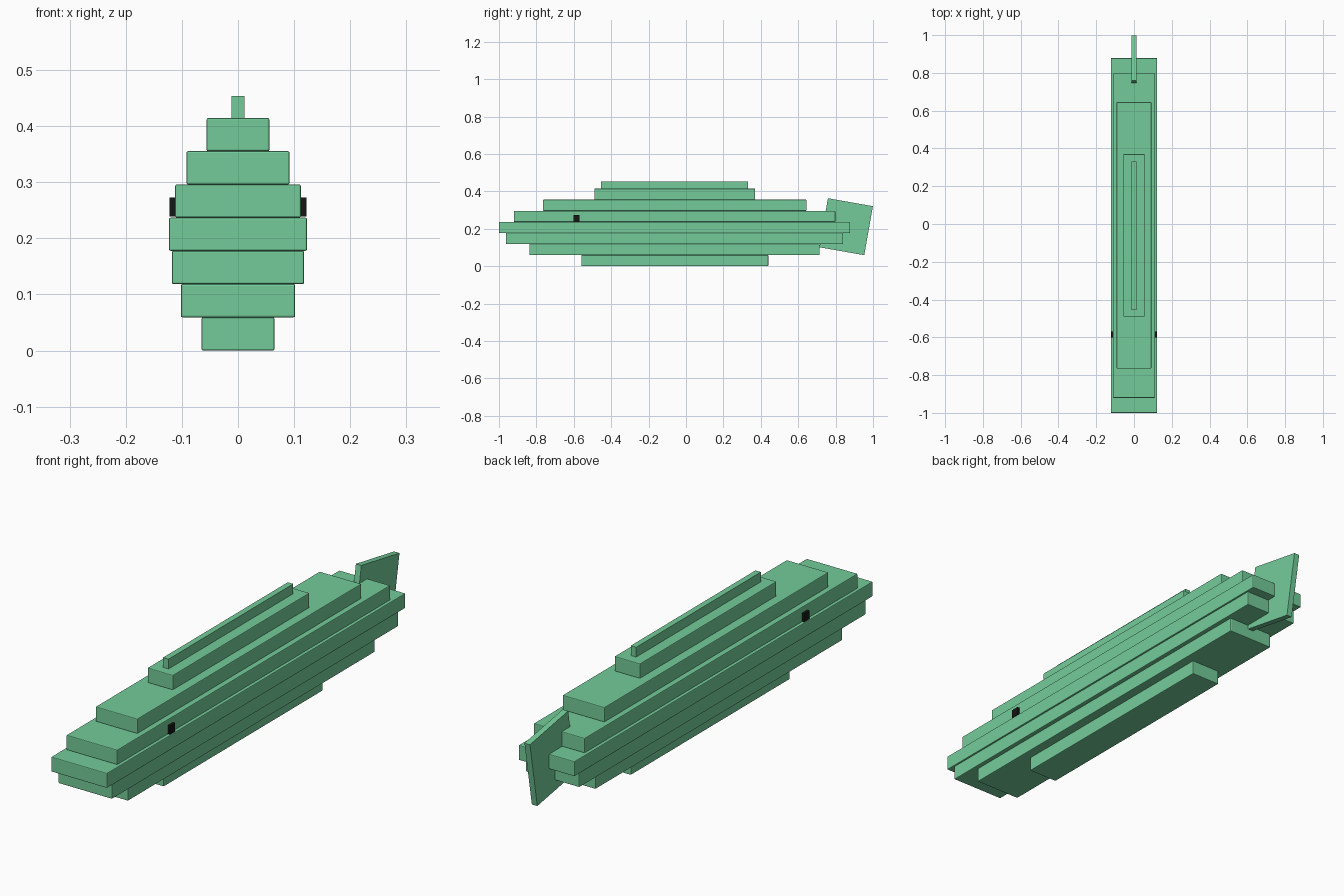
import bpy
from math import radians

cube = bpy.data.objects.get("Cube")
if cube:
    bpy.data.objects.remove(cube, do_unlink=True)


def material(name, colour):
    mat = bpy.data.materials.new(name)
    mat.use_nodes = True
    mat.diffuse_color = colour
    mat.node_tree.nodes["Principled BSDF"].inputs["Base Color"].default_value = colour
    return mat


green = material("mint green", (0.175, 0.6, 0.32, 1))
black = material("black", (0.008, 0.008, 0.008, 1))


def box(name, size, centre, mat, bevel=0, tilt=0):
    bpy.ops.mesh.primitive_cube_add(size=1, location=centre)
    obj = bpy.context.object
    obj.name = name
    obj.scale = size
    bpy.ops.object.transform_apply(location=False, rotation=False, scale=True)
    obj.rotation_euler.x = radians(tilt)
    obj.data.materials.append(mat)
    if bevel:
        mod = obj.modifiers.new("soft edges", "BEVEL")
        mod.width = bevel
        mod.segments = 2
    return obj


# Stacked body layers, bottom to top: half width, front end, back end
step = 0.0592
layers = [
    (0.065, -0.56, 0.44),
    (0.102, -0.838, 0.715),
    (0.118, -0.962, 0.84),
    (0.123, -1.0, 0.878),
    (0.112, -0.92, 0.798),
    (0.092, -0.765, 0.645),
    (0.056, -0.49, 0.37),
]
for i, (half, front, back) in enumerate(layers):
    box(f"body_layer_{i + 1}", (2 * half, back - front, step),
        (0, (front + back) / 2, step * (i + 0.5)), green, bevel=0.003)

# Thin ridge fin along the back
top = step * len(layers)
box("top_fin", (0.024, 0.785, 0.05), (0, -0.062, top + 0.014), green)

# Tilted tail plate
box("tail_fin", (0.024, 0.244, 0.266), (0, 0.856, 0.211), green, tilt=-10)

# Small square eyes on both sides
for side, x in (("left", 1), ("right", -1)):
    box(f"{side}_eye", (0.02, 0.032, 0.034), (x * 0.112, -0.586, 0.256), black)
